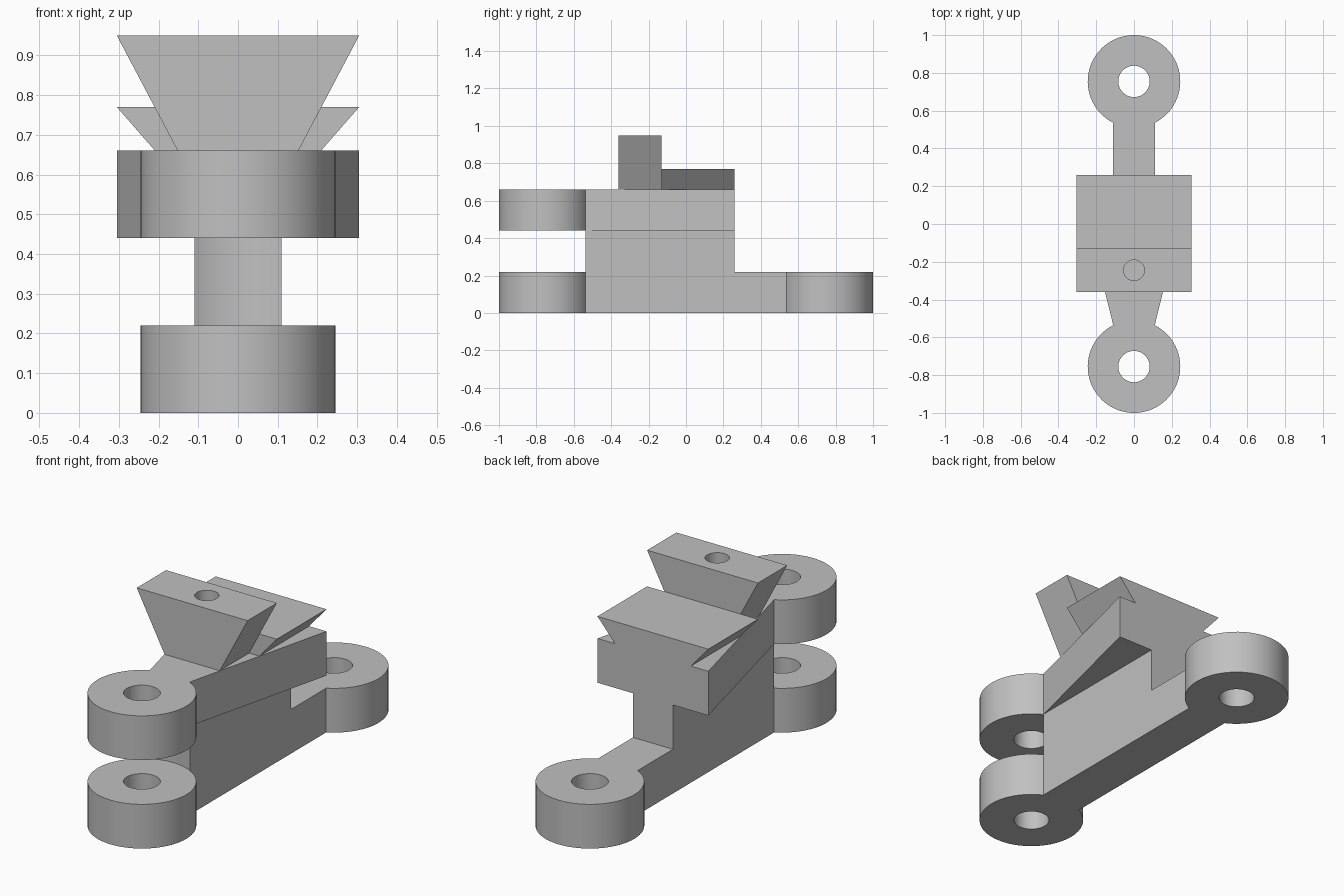
import bpy, bmesh, math

cube = bpy.data.objects.get("Cube")
if cube:
    bpy.data.objects.remove(cube, do_unlink=True)

# Main dimensions
RING, BORE, RING_Y = 0.245, 0.083, 0.755
ARM, BACK_Y, WIDE = 0.11, 0.26, 0.305
NECK = math.asin(ARM / RING)      # half angle where an arm joins its ring
Z1, Z2, Z3 = 0.22, 0.44, 0.66     # layer heights

grey = bpy.data.materials.new("plain grey")
grey.use_nodes = True
grey.diffuse_color = (0.53, 0.53, 0.53, 1)
grey.node_tree.nodes["Principled BSDF"].inputs["Base Color"].default_value = grey.diffuse_color


def arc(cy, radius, start, end, steps=64):
    """Points on a circle round (0, cy); angles run from the +y axis towards +x."""
    return [(radius * math.sin(a), cy + radius * math.cos(a))
            for a in (start + (end - start) * i / steps for i in range(steps + 1))]


def solid(name, loops, low, high, along_y=False):
    """Extrude a filled outline, with optional inner loops as holes."""
    curve = bpy.data.curves.new(name, 'CURVE')
    curve.dimensions = '2D'
    curve.fill_mode = 'BOTH'
    curve.extrude = (high - low) / 2
    for loop in loops:
        spline = curve.splines.new('POLY')
        spline.points.add(len(loop) - 1)
        for point, (u, v) in zip(spline.points, loop):
            point.co = (u, v, 0, 1)
        spline.use_cyclic_u = True
    obj = bpy.data.objects.new(name, curve)
    bpy.context.collection.objects.link(obj)
    mid = (low + high) / 2
    if along_y:
        obj.rotation_euler.x = math.pi / 2
        obj.location.y = mid
    else:
        obj.location.z = mid
    bpy.ops.object.select_all(action='DESELECT')
    obj.select_set(True)
    bpy.context.view_layer.objects.active = obj
    bpy.ops.object.convert(target='MESH')
    obj = bpy.context.view_layer.objects.active
    bm = bmesh.new()
    bm.from_mesh(obj.data)
    bmesh.ops.remove_doubles(bm, verts=bm.verts, dist=0.0001)
    bmesh.ops.recalc_face_normals(bm, faces=bm.faces)
    bm.to_mesh(obj.data)
    bm.free()
    obj.data.materials.clear()
    obj.data.materials.append(grey)
    bpy.ops.object.shade_smooth_by_angle(angle=math.radians(30))
    return obj


def bore(cy):
    return arc(cy, BORE, 0, math.tau)[:-1]


# Ring outlines, open at the neck where the arm joins
front_ring = arc(-RING_Y, RING, NECK, math.tau - NECK)
back_ring = arc(RING_Y, RING, math.pi + NECK, 3 * math.pi - NECK)

# Base link with a ring at each end
solid("base_link", [front_ring + back_ring, bore(-RING_Y), bore(RING_Y)], 0, Z1)

# Upright web, hollowed at the front to follow the rings
hollow = arc(-RING_Y, RING, NECK, -NECK, 16)
solid("web", [hollow + [(-ARM, BACK_Y), (ARM, BACK_Y)]], Z1, Z2)

# Upper link flaring out to the back
solid("upper_link", [front_ring + [(-WIDE, BACK_Y), (WIDE, BACK_Y)], bore(-RING_Y)], Z2, Z3)


def dovetail(name, foot, top, front, back):
    return solid(name, [[(-foot, Z3), (foot, Z3), (WIDE, top), (-WIDE, top)]],
                 front, back, along_y=True)


# Dovetail blocks on top
dovetail("rear_dovetail", 0.209, 0.77, -0.13, BACK_Y)
block = dovetail("front_dovetail", 0.152, 0.95, -0.36, -0.13)

# Blind hole in the front block
cutter = solid("hole_cutter", [arc(-0.245, 0.055, 0, math.tau, 48)[:-1]], Z3 + 0.01, 1.1)
cutter.hide_render = True
cut = block.modifiers.new("hole", 'BOOLEAN')
cut.operation = 'DIFFERENCE'
cut.solver = 'EXACT'
cut.object = cutter
bpy.ops.object.select_all(action='DESELECT')
block.select_set(True)
bpy.context.view_layer.objects.active = block
bpy.ops.object.modifier_apply(modifier=cut.name)
bpy.data.objects.remove(cutter, do_unlink=True)
bpy.ops.object.shade_smooth_by_angle(angle=math.radians(30))
